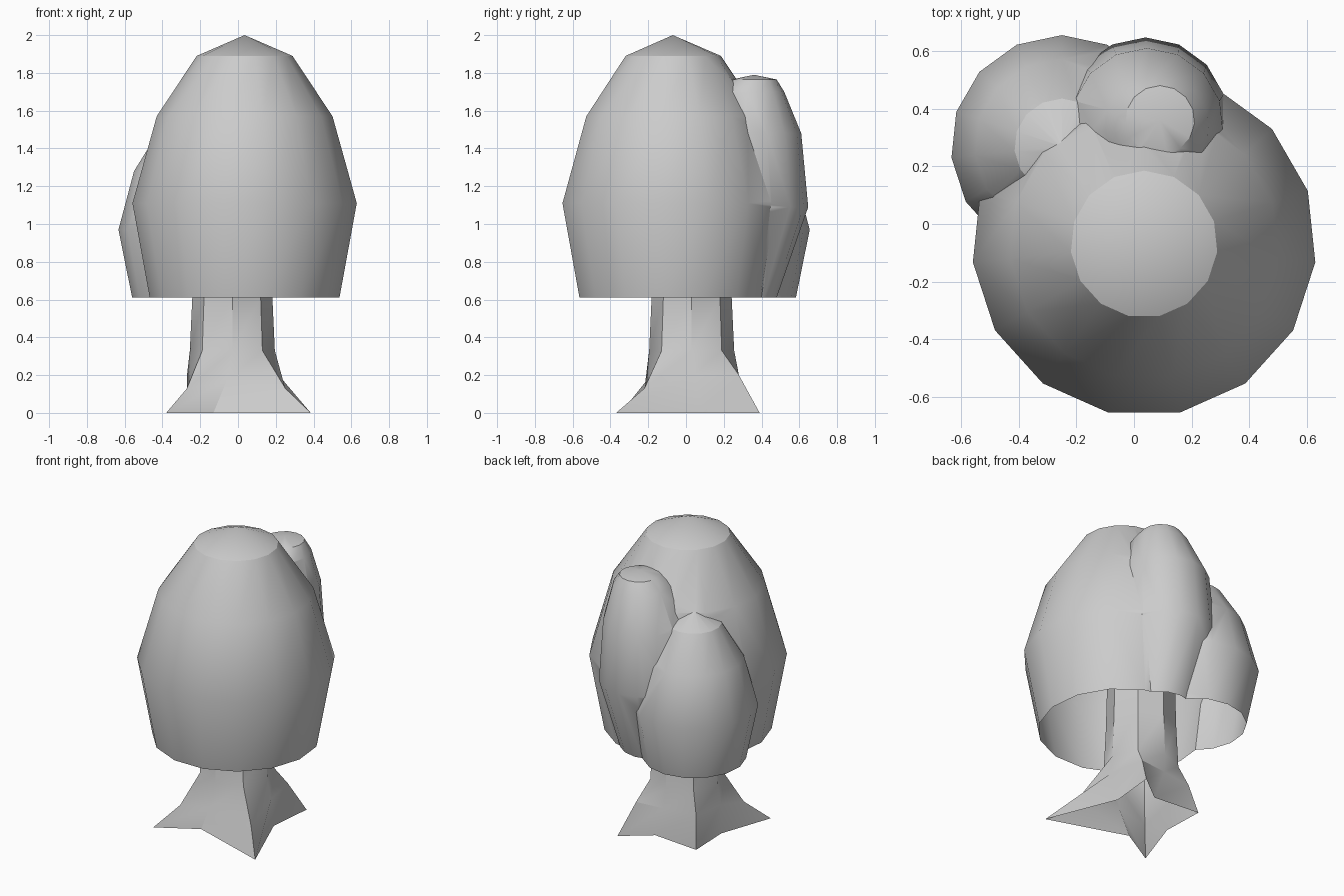
import bpy, bmesh, math
from mathutils import Vector

if "Cube" in bpy.data.objects:
    bpy.data.objects.remove(bpy.data.objects["Cube"])

CUT_Z = 0.61


def loft(name, rings, tip=None, cap_bottom=False):
    """Skin a list of equal-length point rings, optionally closing the ends."""
    bm = bmesh.new()
    vr = [[bm.verts.new(p) for p in ring] for ring in rings]
    n = len(vr[0])
    for a, b in zip(vr, vr[1:]):
        for i in range(n):
            j = (i + 1) % n
            bm.faces.new((a[i], a[j], b[j], b[i]))
    if tip:
        t = bm.verts.new(tip)
        for i in range(n):
            bm.faces.new((vr[-1][i], vr[-1][(i + 1) % n], t))
    if cap_bottom:
        bm.faces.new(vr[0][::-1])
    bm.normal_update()
    me = bpy.data.meshes.new(name)
    bm.to_mesh(me)
    bm.free()
    ob = bpy.data.objects.new(name, me)
    bpy.context.collection.objects.link(ob)
    return ob


def circle(cx, cy, z, r, n, start):
    return [(cx + r * math.cos(start + math.tau * i / n),
             cy + r * math.sin(start + math.tau * i / n), z) for i in range(n)]


def dome(name, sections, tip, skirt):
    """Closed 15-sided dome; the skirt hangs below the trim height."""
    x, y, z, r = sections[0]
    secs = [(x, y, z - skirt, r)] + sections
    return loft(name, [circle(*s, 15, math.pi / 2) for s in secs], tip, True)


def smooth(ob):
    bpy.ops.object.select_all(action='DESELECT')
    ob.select_set(True)
    bpy.context.view_layer.objects.active = ob
    bpy.ops.object.shade_smooth_by_angle(angle=math.radians(30))


# three foliage lobes
canopy = dome("canopy", [(.035, -.07, .61, .505), (.035, -.07, 1.11, .597),
                         (.035, -.07, 1.57, .468), (.035, -.07, 1.89, .255)],
              (.035, -.07, 2.0), .20)
low_lobe = dome("low_lobe", [(-.25, .27, .61, .312), (-.25, .27, .97, .385),
                             (-.25, .27, 1.28, .302), (-.25, .27, 1.50, .165)],
                (-.25, .27, 1.58), .15)
high_lobe = dome("high_lobe", [(.04, .27, .61, .21), (.04, .362, 1.09, .285),
                               (.045, .345, 1.48, .265), (.08, .34, 1.70, .18),
                               (.09, .36, 1.765, .12)],
                 (.09, .36, 1.79), .10)

# merge lobes into one shell
for lobe in (low_lobe, high_lobe):
    mod = canopy.modifiers.new("union", 'BOOLEAN')
    mod.operation = 'UNION'
    mod.solver = 'EXACT'
    mod.object = lobe
dg = bpy.context.evaluated_depsgraph_get()
merged = bpy.data.meshes.new_from_object(canopy.evaluated_get(dg))
canopy.modifiers.clear()
canopy.data = merged
for lobe in (low_lobe, high_lobe):
    bpy.data.objects.remove(lobe)

# trim the skirts so the underside is open
bm = bmesh.new()
bm.from_mesh(canopy.data)
bmesh.ops.bisect_plane(bm, geom=bm.verts[:] + bm.edges[:] + bm.faces[:], dist=1e-5,
                       plane_co=(0, 0, CUT_Z + .001), plane_no=(0, 0, 1), clear_inner=True)
bm.to_mesh(canopy.data)
bm.free()
smooth(canopy)

# octagonal trunk flaring into four root points (E, NE, N, NW, W, SW, S, SE)
roots = [(.20, .09, 0), (.23, .39, 0), (.05, .25, 0), (-.27, .28, 0),
         (-.26, .00, 0), (-.38, -.345, 0), (-.13, -.20, 0), (.385, -.37, 0)]
flare = [(.215, .04, .2), (.17, .28, .2), (-.02, .26, .2), (-.235, .23, .2),
         (-.27, .02, .2), (-.27, -.22, .13), (-.06, -.21, .17), (.25, -.22, .13)]
trunk = loft("trunk", [roots, flare, circle(-.03, .03, .33, .225, 8, 0),
                       circle(-.03, .03, .61, .212, 8, 0),
                       circle(-.03, .03, .90, .205, 8, 0)])
smooth(trunk)
